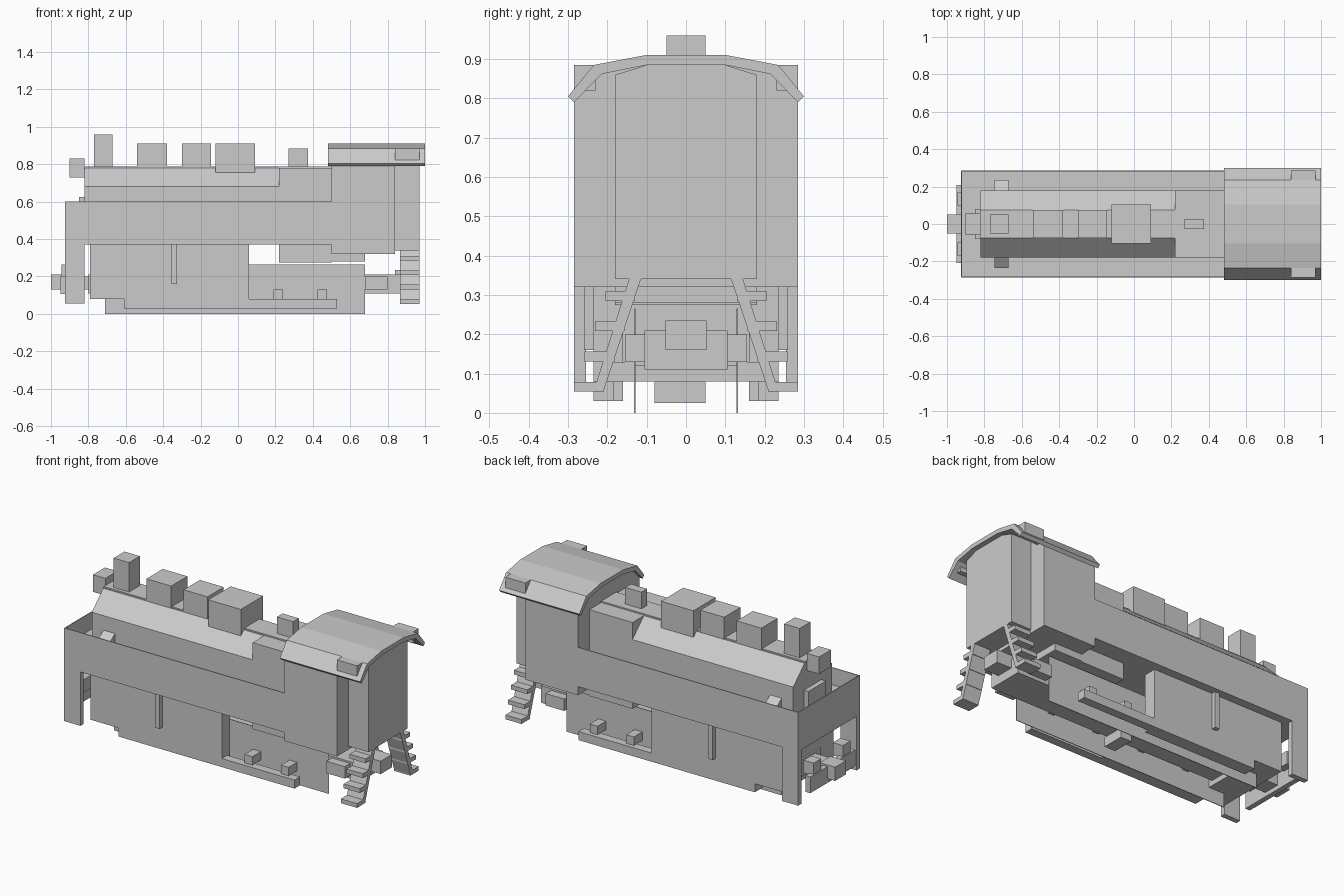
import bpy
import bmesh

default = bpy.data.objects.get("Cube")
if default:
    bpy.data.objects.remove(default, do_unlink=True)

grey = bpy.data.materials.new("plain grey")
grey.use_nodes = True
COLOUR = (0.6, 0.6, 0.6, 1)
grey.diffuse_color = COLOUR
grey.node_tree.nodes["Principled BSDF"].inputs["Base Color"].default_value = COLOUR


def prism(name, profile, x0, x1):
    """Extrude a (y, z) outline along x."""
    bm = bmesh.new()
    a = [bm.verts.new((x0, y, z)) for y, z in profile]
    b = [bm.verts.new((x1, y, z)) for y, z in profile]
    bm.faces.new(a)
    bm.faces.new(b[::-1])
    n = len(a)
    for i in range(n):
        j = (i + 1) % n
        bm.faces.new((a[i], b[i], b[j], a[j]))
    bmesh.ops.recalc_face_normals(bm, faces=bm.faces[:])
    mesh = bpy.data.meshes.new(name)
    bm.to_mesh(mesh)
    bm.free()
    mesh.materials.append(grey)
    obj = bpy.data.objects.new(name, mesh)
    bpy.context.collection.objects.link(obj)
    return obj


def box(name, x0, x1, y0, y1, z0, z1):
    return prism(name, [(y0, z0), (y1, z0), (y1, z1), (y0, z1)], x0, x1)


def mid(name, x0, x1, half, z0, z1):
    return box(name, x0, x1, -half, half, z0, z1)


def pair(name, x0, x1, y0, y1, z0, z1):
    for side, s in (("left", 1), ("right", -1)):
        box(f"{name}_{side}", x0, x1, s * y0, s * y1, z0, z1)


def mirrored(half):
    return half + [(-y, z) for y, z in reversed(half)]


# Open-topped outer casing
mid("casing_floor", -0.925, 0.5, 0.285, 0.37, 0.5)
pair("casing_wall", -0.925, 0.5, 0.28, 0.285, 0.5, 0.6)
mid("casing_front", -0.925, -0.92, 0.285, 0.5, 0.6)

# Boiler with sloping shoulders
prism("boiler", mirrored([(0.18, 0.4), (0.18, 0.68), (0.075, 0.78)]), -0.82, 0.5)
mid("boiler_ridge", -0.82, 0.5, 0.07, 0.76, 0.788)
mid("firebox_shoulder", 0.22, 0.5, 0.18, 0.5, 0.78)
mid("boiler_door", -0.85, -0.82, 0.08, 0.5, 0.625)
mid("headlight", -0.9, -0.82, 0.055, 0.73, 0.83)
for side, s in (("left", 1), ("right", -1)):
    prism(f"lug_{side}", [(s * 0.18, 0.5), (s * 0.235, 0.5),
                          (s * 0.235, 0.555), (s * 0.18, 0.595)], -0.745, -0.67)

# Chimney and domes
mid("chimney", -0.77, -0.67, 0.05, 0.78, 0.96)
mid("front_dome", -0.54, -0.38, 0.075, 0.78, 0.91)
mid("middle_dome", -0.3, -0.145, 0.075, 0.78, 0.91)
mid("rear_dome", -0.12, 0.09, 0.103, 0.755, 0.91)
mid("whistle", 0.27, 0.375, 0.026, 0.78, 0.885)

# Cab, rear bunker and curved roof
inner = [(0.285, 0.79), (0.215, 0.862), (0.1, 0.885)]
outer = [(0.3, 0.805), (0.235, 0.885), (0.103, 0.91)]
prism("cab", mirrored([(0.285, 0.32)] + inner), 0.5, 0.84)
prism("bunker", mirrored([(0.18, 0.34), (0.18, 0.86), (0.1, 0.885)]), 0.84, 0.97)
prism("roof", mirrored(outer) + mirrored(inner)[::-1], 0.48, 1.0)
pair("roof_box", 0.84, 0.97, 0.23, 0.285, 0.82, 0.885)

# Cab ladders
for side, s in (("left", 1), ("right", -1)):
    prism(f"ladder_back_{side}",
          [(s * 0.115, 0.34), (s * 0.145, 0.34), (s * 0.235, 0.055), (s * 0.21, 0.055)],
          0.865, 0.97)
    for i in range(4):
        top = 0.31 - i * 0.077
        box(f"ladder_step_{i + 1}_{side}", 0.865, 0.97, s * (0.13 + i * 0.026),
            s * (0.205 + i * 0.0267), top - 0.025, top)

# Chassis and wheel panels
mid("chassis", -0.8, 0.865, 0.105, 0.11, 0.21)
pair("wheel_panel", -0.71, 0.68, 0.128, 0.132, 0, 0.265)
for i in range(4):
    x = -0.45 + i * 0.3
    mid(f"axle_{i + 1}", x - 0.02, x + 0.02, 0.13, 0.12, 0.16)
prism("ash_pan", [(-0.08, 0.08), (0.05, 0.08), (0.05, 0.025), (-0.08, 0.025)], 0.06, 0.13)
pair("rear_axle_box", 0.68, 0.8, 0.1, 0.155, 0.13, 0.2)
mid("belly_box", 0.22, 0.5, 0.18, 0.275, 0.37)
mid("cab_underframe", 0.5, 0.68, 0.18, 0.28, 0.32)

# Side gear
pair("side_box", -0.61, 0.06, 0.16, 0.235, 0.03, 0.37)
pair("side_pipe", -0.355, -0.325, 0.235, 0.26, 0.16, 0.37)
pair("side_rod", 0.06, 0.53, 0.185, 0.235, 0.03, 0.08)
for i, x in enumerate((0.19, 0.425)):
    pair(f"rod_bearing_{i + 1}", x, x + 0.05, 0.13, 0.21, 0.08, 0.13)

# Front end
mid("cylinder_block", -0.79, -0.61, 0.235, 0.08, 0.37)
pair("front_plate", -0.925, -0.82, 0.255, 0.285, 0.055, 0.37)
mid("buffer_beam", -0.95, -0.92, 0.208, 0.105, 0.2)
pair("buffer", -0.945, -0.88, 0.1, 0.17, 0.19, 0.265)
mid("front_coupler", -1.0, -0.9, 0.05, 0.13, 0.21)
mid("coupler_bar", -0.92, -0.79, 0.05, 0.13, 0.2)
mid("rear_coupler", 0.84, 0.96, 0.052, 0.16, 0.235)
